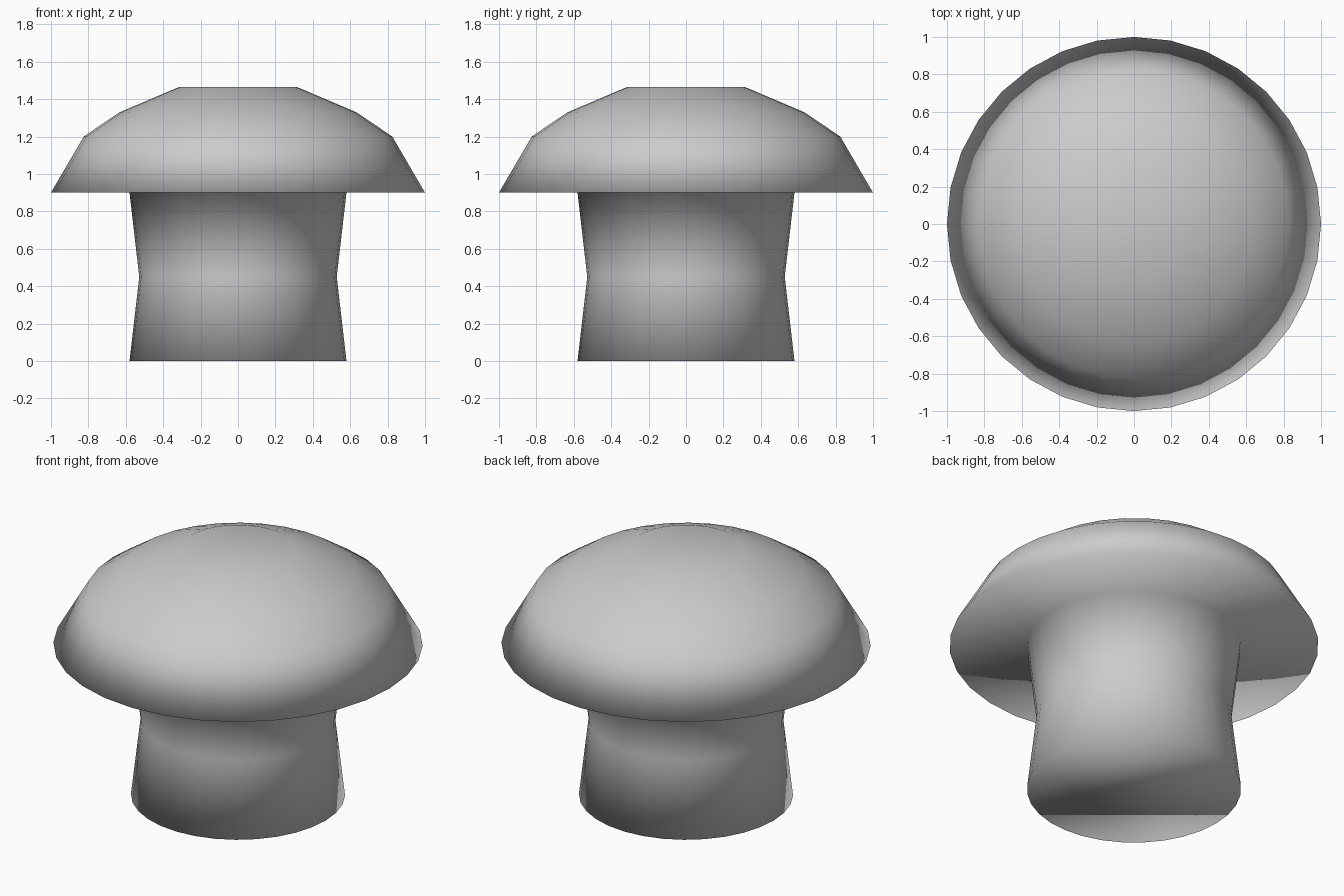
import bpy, bmesh
from math import cos, sin, tau

if "Cube" in bpy.data.objects:
    bpy.data.objects.remove(bpy.data.objects["Cube"])

SIDES = 32
# (radius, height) rings from the stem base up to the flat crown
PROFILE = [(0.58, 0.0), (0.528, 0.45), (0.58, 0.9),
           (1.0, 0.9), (0.825, 1.2), (0.633, 1.33), (0.315, 1.465)]

bm = bmesh.new()
rings = [[bm.verts.new((r * cos(tau * i / SIDES), r * sin(tau * i / SIDES), z))
          for i in range(SIDES)] for r, z in PROFILE]

# Stem walls, cap underside and cap dome as one continuous skin
for low, high in zip(rings, rings[1:]):
    for i in range(SIDES):
        j = (i + 1) % SIDES
        bm.faces.new((low[i], low[j], high[j], high[i]))

# Stem base and flat crown
bm.faces.new(rings[0][::-1])
bm.faces.new(rings[-1])

# Smooth shading everywhere, including across the rims
for face in bm.faces:
    face.smooth = True

mesh = bpy.data.meshes.new("mushroom")
bm.to_mesh(mesh)
bm.free()
bpy.context.collection.objects.link(bpy.data.objects.new("mushroom", mesh))
